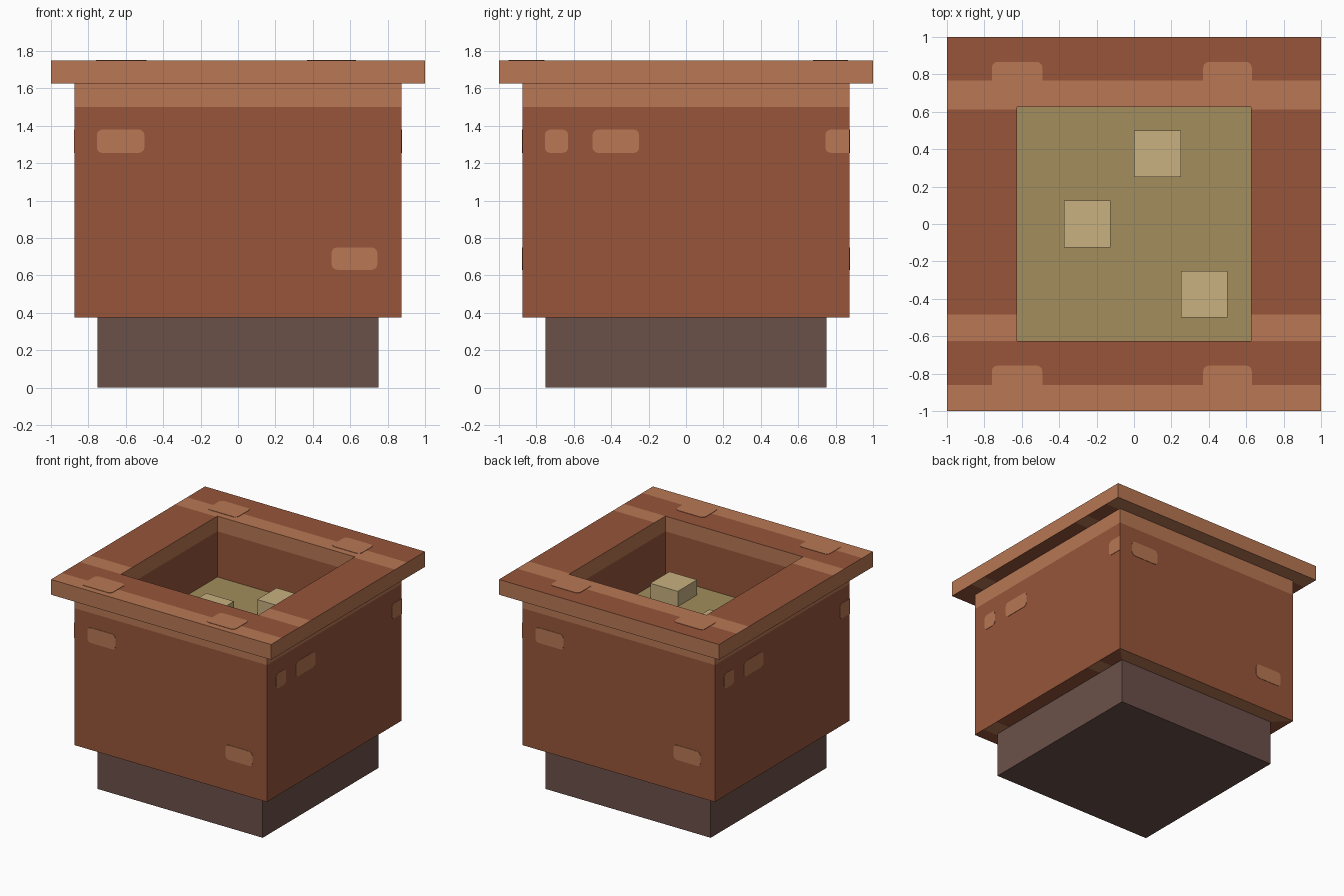
import bpy, bmesh, math
from mathutils import Matrix, Vector

if "Cube" in bpy.data.objects:
    bpy.data.objects.remove(bpy.data.objects["Cube"])


def material(name, hex_code):
    rgb = [int(hex_code[i:i + 2], 16) / 255 for i in (0, 2, 4)]
    lin = [c / 12.92 if c <= 0.04045 else ((c + 0.055) / 1.055) ** 2.4 for c in rgb]
    m = bpy.data.materials.new(name)
    m.diffuse_color = (*lin, 1)
    m.use_nodes = True
    m.node_tree.nodes["Principled BSDF"].inputs["Base Color"].default_value = m.diffuse_color
    return m


CLAY = material("dark_clay", "97553A")
LIGHT = material("light_clay", "B87753")
FOOT = material("brown_foot", "6B5049")
SOIL = material("sandy_soil", "A28D5C")
CLUMP = material("pale_clump", "C8B180")


def finish(name, bm, mats):
    me = bpy.data.meshes.new(name)
    bm.to_mesh(me)
    bm.free()
    for m in mats:
        me.materials.append(m)
    ob = bpy.data.objects.new(name, me)
    bpy.context.collection.objects.link(ob)
    return ob


def square_loft(name, profile, mats, rule=None, cuts=(), cap=False):
    """Sweep (half width, height) points round a square; rule picks the colour."""
    bm = bmesh.new()
    rings = [[bm.verts.new((sx * w, sy * w, z)) for sx, sy in ((-1, -1), (1, -1), (1, 1), (-1, 1))]
             for w, z in profile]
    for a, b in zip(rings, rings[1:]):
        for i in range(4):
            j = (i + 1) % 4
            bm.faces.new((a[i], a[j], b[j], b[i]))
    if cap:
        bm.faces.new(rings[0][::-1])
    for y in cuts:
        flat = [f for f in bm.faces if abs(f.normal.z) > 0.9 or f.normal.length < 0.1]
        bm.normal_update()
        flat = [f for f in bm.faces if abs(f.normal.z) > 0.9]
        geom = set(flat)
        for f in flat:
            geom.update(f.edges)
            geom.update(f.verts)
        bmesh.ops.bisect_plane(bm, geom=list(geom), plane_co=(0, y, 0), plane_no=(0, 1, 0))
    bm.normal_update()
    if rule:
        for f in bm.faces:
            f.material_index = int(rule(f.calc_center_median(), f.normal))
    return finish(name, bm, mats)


def box(name, lo, hi, mat):
    bm = bmesh.new()
    lo, hi = Vector(lo), Vector(hi)
    size = hi - lo
    bmesh.ops.create_cube(bm, size=1, matrix=Matrix.Translation((lo + hi) / 2) @ Matrix.Diagonal((*size, 1)))
    return finish(name, bm, [mat])


def patch(name, u0, u1, v0, v1, matrix, square_right=False, r=0.03):
    """Thin rounded plate drawn in a local plane, then moved onto a face."""
    bm = bmesh.new()
    pts = []
    corners = ((u1, v0, -90), (u1, v1, 0), (u0, v1, 90), (u0, v0, 180))
    for k, (u, v, start) in enumerate(corners):
        if square_right and k < 2:
            pts.append((u, v))
            continue
        cu = u - r if u == u1 else u + r
        cv = v - r if v == v1 else v + r
        for s in range(4):
            a = math.radians(start + 30 * s)
            pts.append((cu + r * math.cos(a), cv + r * math.sin(a)))
    face = bm.faces.new([bm.verts.new((u, v, 0)) for u, v in pts])
    ext = bmesh.ops.extrude_face_region(bm, geom=[face])
    bmesh.ops.translate(bm, vec=(0, 0, 0.003),
                        verts=[g for g in ext["geom"] if isinstance(g, bmesh.types.BMVert)])
    bmesh.ops.recalc_face_normals(bm, faces=bm.faces)
    bm.transform(matrix)
    return finish(name, bm, [LIGHT])


# Foot of the pot
square_loft("foot", [(0.75, 0), (0.75, 0.375)], [FOOT], cap=True)


# Streak layout: seen from above, and flipped front to back on undersides
def streak(y):
    return y < -0.86 or -0.625 < y < -0.485 or 0.612 < y < 0.767


def body_rule(c, n):
    if n.z < -0.5:
        return c.y > 0.75 or streak(-c.y)
    return c.z > 1.5


def rim_rule(c, n):
    if n.z > 0.5:
        return streak(c.y)
    if n.z < -0.5:
        return streak(-c.y)
    return True


CUTS = (-0.86, -0.625, -0.485, 0.612, 0.767)
UNDER = tuple(-y for y in CUTS)

# Body with light band below the rim
square_loft("body", [(0.75, 0.375), (0.875, 0.375), (0.875, 1.5), (0.875, 1.625)],
            [CLAY, LIGHT], body_rule, UNDER)

# Overhanging rim and the inside wall of the opening
square_loft("rim", [(0.875, 1.625), (1, 1.625), (1, 1.75), (0.625, 1.75), (0.625, 1.625)],
            [CLAY, LIGHT], rim_rule, CUTS + UNDER)
square_loft("inner_wall", [(0.625, 1.625), (0.625, 1.25)], [CLAY])

# Soil and clumps
box("soil", (-0.625, -0.625, 1.2), (0.625, 0.625, 1.25), SOIL)
for x, y in ((0.125, 0.375), (-0.25, 0), (0.375, -0.375)):
    box("soil_clump", (x - 0.125, y - 0.125, 1.24), (x + 0.125, y + 0.125, 1.375), CLUMP)

# Raised steps along the rim streaks
top = Matrix.Translation((0, 0, 1.75))
for x0, x1 in ((-0.76, -0.49), (0.37, 0.63)):
    patch("rim_step_back", x0, x1, 0.68, 0.867, top)
    patch("rim_step_front", x0, x1, -0.95, -0.757, top)

# Brick patches: front and right sides, repeated by a half turn
upright = Matrix.Rotation(math.pi / 2, 4, 'X')
out = Matrix.Translation((0, -0.875, 0)) @ upright
for turn in (0, math.pi):
    front = Matrix.Rotation(turn, 4, 'Z') @ out
    side = Matrix.Rotation(turn + math.pi / 2, 4, 'Z') @ out
    patch("brick_patch", -0.755, -0.5, 1.255, 1.38, front)
    patch("brick_patch", 0.5, 0.745, 0.63, 0.75, front)
    patch("brick_patch", -0.755, -0.63, 1.255, 1.38, side)
    patch("brick_patch", -0.5, -0.25, 1.255, 1.38, side)
    patch("brick_patch", 0.745, 0.875, 1.255, 1.38, side, square_right=True)
